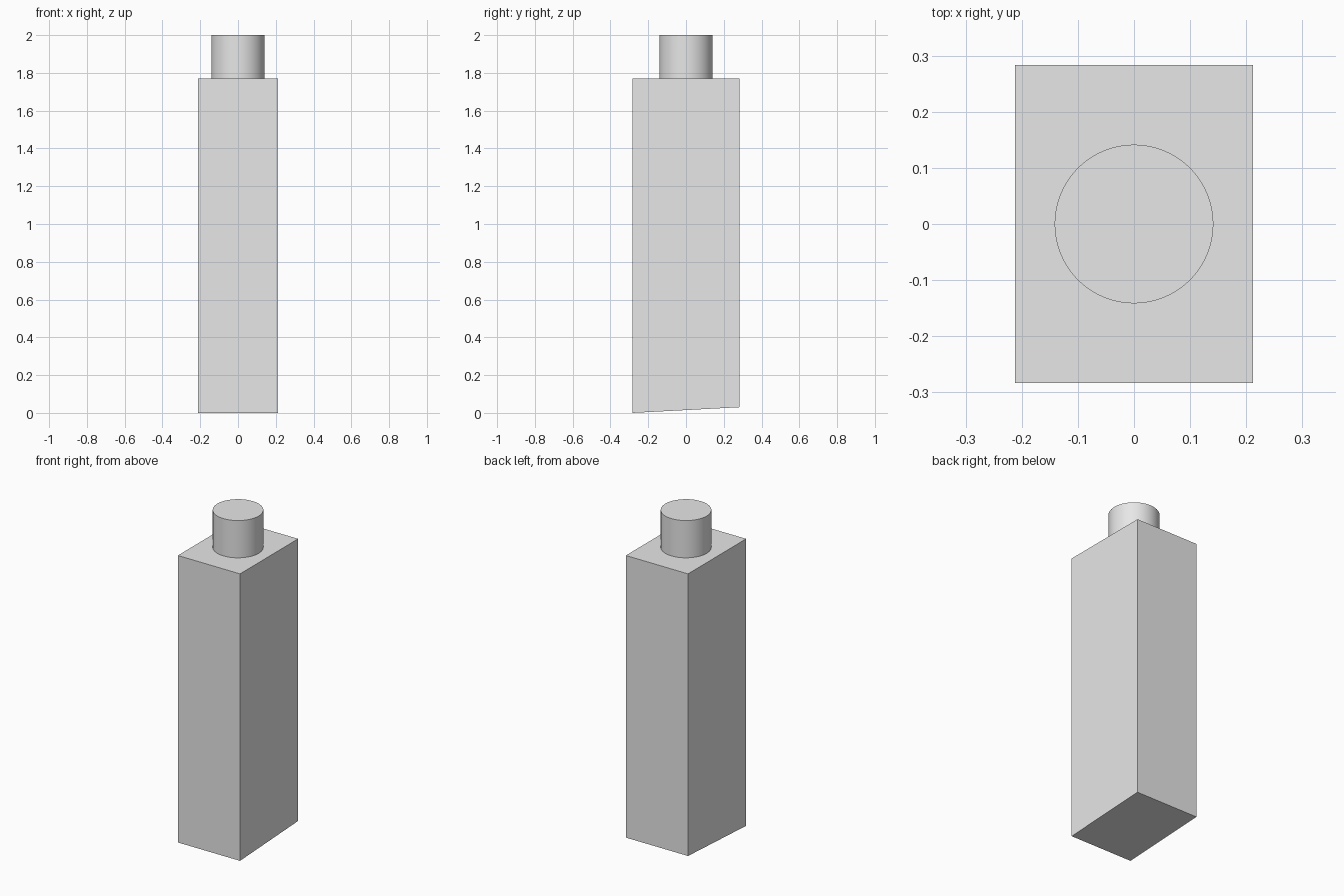
import bpy
import bmesh

default = bpy.data.objects.get("Cube")
if default:
    bpy.data.objects.remove(default, do_unlink=True)

HALF_X, HALF_Y = 0.212, 0.283
SHOULDER, TOP = 1.77, 2.0
HEEL_RISE = 0.03
NECK_RADIUS = 0.1415

# Plain grey material
grey = bpy.data.materials.new("plain_grey")
grey.use_nodes = True
colour = (0.8, 0.8, 0.8, 1.0)
grey.diffuse_color = colour
grey.node_tree.nodes["Principled BSDF"].inputs["Base Color"].default_value = colour

# Tall rectangular body with a base that slopes up towards the back
bm = bmesh.new()
bmesh.ops.create_cube(bm, size=2)
for v in bm.verts:
    if v.co.z > 0:
        z = SHOULDER
    else:
        z = HEEL_RISE if v.co.y > 0 else 0
    v.co = (v.co.x * HALF_X, v.co.y * HALF_Y, z)
mesh = bpy.data.meshes.new("body")
bm.to_mesh(mesh)
bm.free()
mesh.materials.append(grey)
body = bpy.data.objects.new("body", mesh)
bpy.context.collection.objects.link(body)

# Round neck standing on the body
bpy.ops.mesh.primitive_cylinder_add(
    vertices=64, radius=NECK_RADIUS, depth=TOP - SHOULDER,
    location=(0, 0, (SHOULDER + TOP) / 2))
neck = bpy.context.object
neck.name = "neck"
neck.data.materials.append(grey)
bpy.ops.object.shade_smooth_by_angle()
